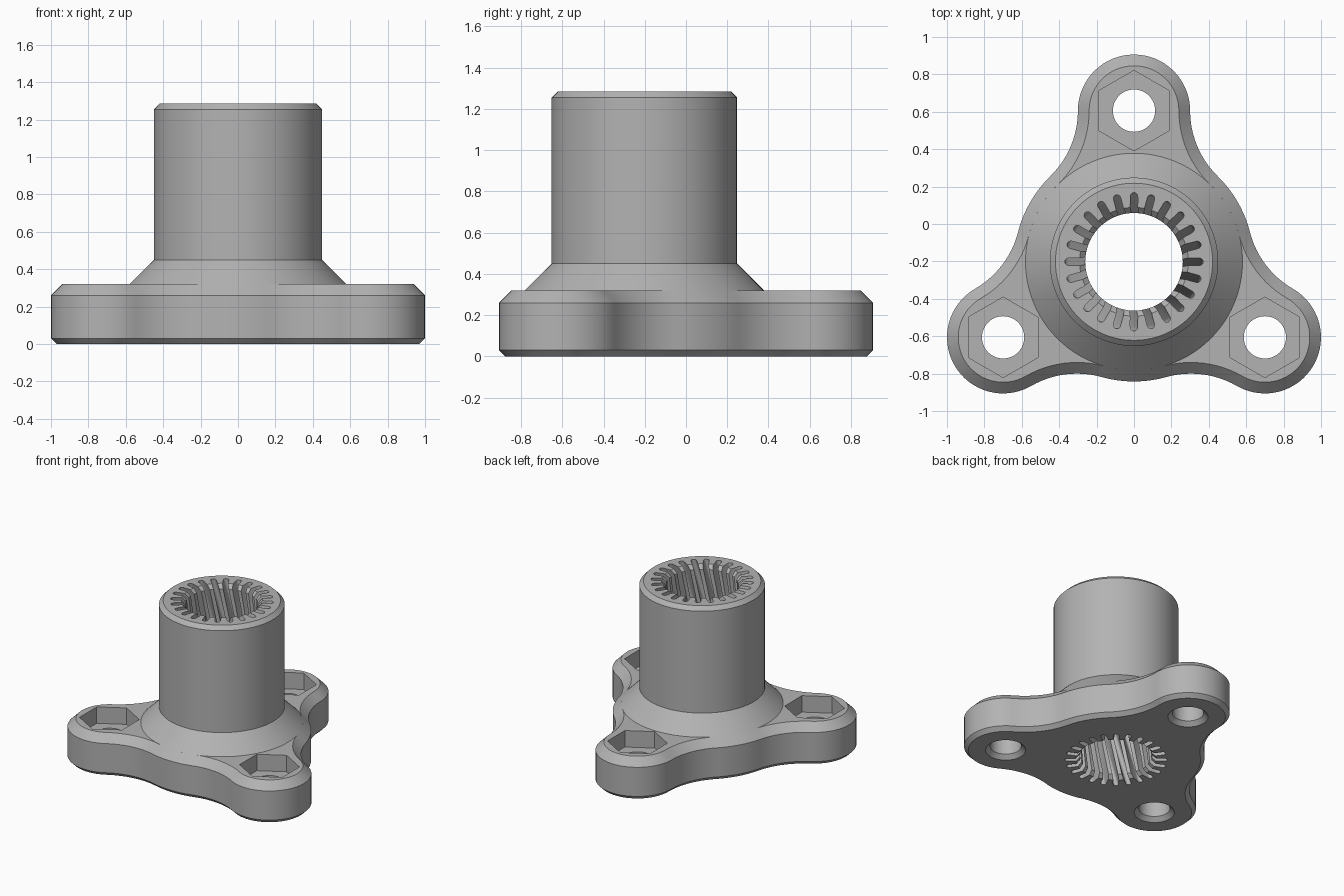
import bpy, bmesh
from math import sin, cos, pi, radians, atan2, hypot
from mathutils import Vector

if "Cube" in bpy.data.objects:
    bpy.data.objects.remove(bpy.data.objects["Cube"])

AXIS_Y = -0.202            # hub axis, so that the three arms fill a centred box
ARM, LOBE, HUB = 0.808, 0.30, 0.64
PLATE_TOP, TOP = 0.32, 1.285
BORE, SLOT_TIP, SLOT_HALF, SLOTS = 0.26, 0.37, 0.02, 24
TWIST = radians(55)        # right-handed helix over the full height

steel = bpy.data.materials.new("steel_grey")
steel.use_nodes = True
grey = (0.45, 0.45, 0.45, 1)
steel.diffuse_color = grey
steel.node_tree.nodes["Principled BSDF"].inputs["Base Color"].default_value = grey


def loft(name, rings):
    """Skin a stack of equal-length rings and cap both ends."""
    bm = bmesh.new()
    loops = [[bm.verts.new(p) for p in ring] for ring in rings]
    n = len(loops[0])
    for a, b in zip(loops, loops[1:]):
        for i in range(n):
            j = (i + 1) % n
            bm.faces.new((a[i], a[j], b[j], b[i]))
    bm.faces.new(loops[0][::-1])
    bm.faces.new(loops[-1])
    bmesh.ops.recalc_face_normals(bm, faces=bm.faces)
    mesh = bpy.data.meshes.new(name)
    bm.to_mesh(mesh)
    bm.free()
    mesh.materials.append(steel)
    obj = bpy.data.objects.new(name, mesh)
    bpy.context.collection.objects.link(obj)
    return obj


def circle(radius, z, n=96, centre=(0, AXIS_Y)):
    return [(centre[0] + radius * sin(2 * pi * i / n),
             centre[1] + radius * cos(2 * pi * i / n), z) for i in range(n)]


def arc(centre, radius, a0, a1, n):
    return [centre + radius * Vector((cos(a), sin(a)))
            for a in (a0 + (a1 - a0) * i / n for i in range(n))]


def outline(inset, z):
    """Three lobes blended into the hub by tangent concave arcs."""
    blend = (ARM**2 + LOBE**2 - HUB**2) / (2 * (HUB - LOBE))
    reach = LOBE + blend
    points = []
    for k in range(3):
        a = pi / 2 + k * 2 * pi / 3
        along, side = Vector((cos(a), sin(a))), Vector((-sin(a), cos(a)))
        lobe = along * ARM
        right, left = lobe - side * reach, lobe + side * reach
        swing = atan2(reach, ARM)
        points += arc(right, blend + inset, a - swing + pi, a + pi / 2, 12)
        points += arc(lobe, LOBE - inset, a - pi / 2, a + pi / 2, 32)
        points += arc(left, blend + inset, a - pi / 2, a + swing - pi, 12)
        points += arc(Vector((0, 0)), HUB - inset, a + swing, a + 2 * pi / 3 - swing, 10)
    return [(p.x, p.y + AXIS_Y, z) for p in points]


def spline_ring(radius, z):
    """Bore circle with round-ended radial slots, turned with height."""
    points = []
    for k in range(SLOTS):
        a = 2 * pi * k / SLOTS + pi / 2 + TWIST * (z / TOP - 1)
        local = [(radius, -SLOT_HALF)]
        local += [(SLOT_TIP - SLOT_HALF + SLOT_HALF * cos(t), SLOT_HALF * sin(t))
                  for t in (-pi / 2 + pi * i / 6 for i in range(7))]
        local += [(radius, SLOT_HALF)]
        for x, y in local:
            points.append((x * cos(a) - y * sin(a), x * sin(a) + y * cos(a) + AXIS_Y, z))
        mid = a + pi / SLOTS
        r = hypot(radius, SLOT_HALF)
        points.append((r * cos(mid), r * sin(mid) + AXIS_Y, z))
    return points


def cut(target, cutter):
    mod = target.modifiers.new("cut", 'BOOLEAN')
    mod.operation, mod.solver, mod.object = 'DIFFERENCE', 'EXACT', cutter
    bpy.context.view_layer.objects.active = target
    bpy.ops.object.modifier_apply(modifier=mod.name)


# Solid parts
plate = loft("three_arm_plate", [outline(0.03, 0), outline(0, 0.03),
                                 outline(0, 0.26), outline(0.06, PLATE_TOP)])
sleeve = loft("hub_sleeve", [circle(0.58, PLATE_TOP), circle(0.45, 0.45),
                             circle(0.45, TOP - 0.03), circle(0.42, TOP)])

# Helical splined bore, chamfered at both mouths
steps = 40
heights = [0.03 + (TOP - 0.06) * i / steps for i in range(steps + 1)]
bore = loft("bore_cutter", [spline_ring(BORE + 0.05, -0.02)]
            + [spline_ring(BORE, z) for z in heights]
            + [spline_ring(BORE + 0.05, TOP + 0.02)])
bm = bmesh.new()
bm.from_mesh(bore.data)
bmesh.ops.triangulate(bm, faces=bm.faces)
bm.to_mesh(bore.data)
bm.free()
cutters = [bore]
cut(plate, bore)
cut(sleeve, bore)

# Bolt holes with hexagonal nut pockets above and a chamfer below
for k in range(3):
    a = pi / 2 + k * 2 * pi / 3
    c = (ARM * cos(a), AXIS_Y + ARM * sin(a))
    hole = loft("hole_cutter", [circle(r, z, 48, c) for r, z in
                                ((0.165, -0.02), (0.113, 0.032), (0.113, 0.25))])
    pocket = loft("pocket_cutter", [circle(0.215, z, 6, c) for z in (0.19, 0.36)])
    for cutter in (hole, pocket):
        cut(plate, cutter)
        cutters.append(cutter)

for cutter in cutters:
    bpy.data.objects.remove(cutter)

# Smooth shading with crisp edges
bpy.ops.object.select_all(action='DESELECT')
for obj in (plate, sleeve):
    obj.select_set(True)
bpy.context.view_layer.objects.active = plate
bpy.ops.object.shade_smooth_by_angle(angle=radians(30))
